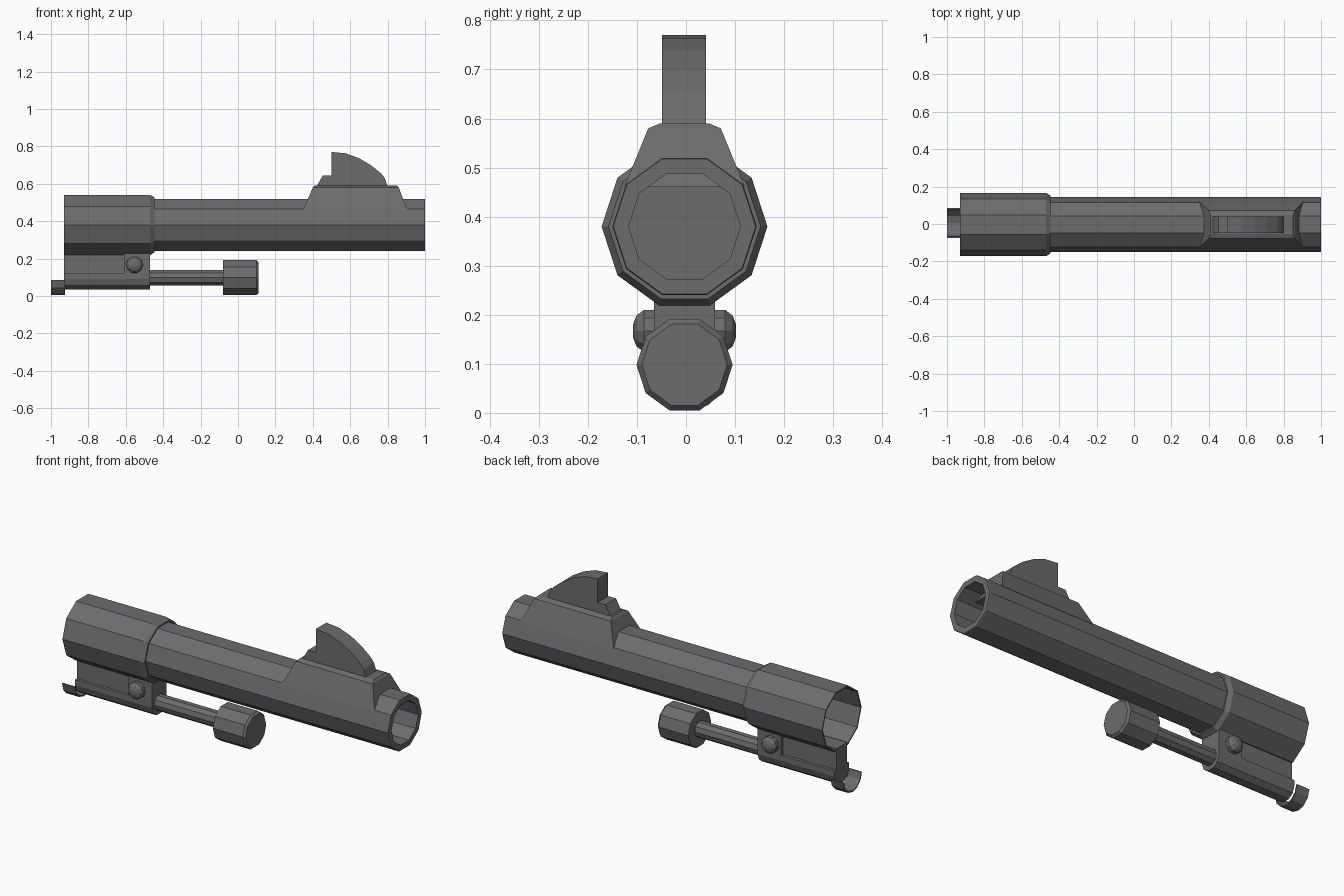
import bpy, bmesh, math

cube = bpy.data.objects.get("Cube")
if cube:
    bpy.data.objects.remove(cube)

metal = bpy.data.materials.new("dark gunmetal")
metal.use_nodes = True
COLOUR = (0.15, 0.15, 0.155, 1)
metal.diffuse_color = COLOUR
metal.node_tree.nodes["Principled BSDF"].inputs["Base Color"].default_value = COLOUR

CY = -0.003      # shared centre line in y
BARREL_Z = 0.38
ROD_Z = 0.098


def finish(name, bm, fix_normals=True):
    if fix_normals:
        bmesh.ops.recalc_face_normals(bm, faces=bm.faces)
    mesh = bpy.data.meshes.new(name)
    bm.to_mesh(mesh)
    bm.free()
    mesh.materials.append(metal)
    obj = bpy.data.objects.new(name, mesh)
    bpy.context.collection.objects.link(obj)
    return obj


def loft(bm, rings, cap_start=True, cap_end=True):
    """Skin closed rings of points in order."""
    loops = [[bm.verts.new(p) for p in ring] for ring in rings]
    for a, b in zip(loops, loops[1:]):
        n = len(a)
        for i in range(n):
            j = (i + 1) % n
            bm.faces.new((a[i], a[j], b[j], b[i]))
    if cap_start:
        bm.faces.new(loops[0][::-1])
    if cap_end:
        bm.faces.new(loops[-1])


def turned(name, profile, z, sides=10, cap_start=True, cap_end=True):
    """Faceted solid around an x axis from (x, radius) pairs."""
    bm = bmesh.new()
    angles = [2 * math.pi * i / sides for i in range(sides)]
    loft(bm, [[(x, CY + r * math.cos(a), z + r * math.sin(a)) for a in angles]
              for x, r in profile], cap_start, cap_end)
    return finish(name, bm)


def prism_x(name, outline, x0, x1):
    """Extrude a (y, z) outline along x."""
    bm = bmesh.new()
    loft(bm, [[(x, CY + y, z) for y, z in outline] for x in (x0, x1)])
    return finish(name, bm)


def mirrored(half):
    return half + [(-y, z) for y, z in reversed(half)]


# Barrel with a deep bore, and the hollow sleeve around its rear
turned("barrel", [(-0.47, 0.147), (0.995, 0.147), (1.0, 0.145),
                  (1.0, 0.114), (-0.44, 0.114)], BARREL_Z)
turned("barrel_sleeve", [(-0.93, 0.162), (-0.93, 0.169), (-0.47, 0.169),
                         (-0.447, 0.155), (-0.447, 0.14), (-0.48, 0.14),
                         (-0.48, 0.162), (-0.93, 0.162)],
       BARREL_Z, cap_start=False, cap_end=False)

# Lug under the sleeve: rounded housing, thin web and full-width front block
prism_x("lug_housing", mirrored([(0.022, 0.035), (0.05, 0.055), (0.062, 0.09),
                                 (0.062, 0.12)]), -0.93, -0.47)
prism_x("lug_web", mirrored([(0.046, 0.11), (0.046, 0.235)]), -0.93, -0.6)
prism_x("lug_front_block", mirrored([(0.062, 0.11), (0.062, 0.235)]), -0.61, -0.47)

# Ejector rod and its knob
turned("ejector_rod", [(-0.5, 0.043), (-0.06, 0.043)], ROD_Z)
turned("ejector_knob", [(-0.08, 0.098), (0.098, 0.098), (0.11, 0.087)], ROD_Z)

# Domed screw on each side of the lug
for side, label in ((1, "left"), (-1, "right")):
    bm = bmesh.new()
    rings = []
    for y, r in ((0.05, 0.045), (0.083, 0.045), (0.098, 0.033), (0.105, 0.014)):
        rings.append([(-0.553 + r * math.cos(k * math.pi / 5), CY + side * y,
                       0.167 + r * math.sin(k * math.pi / 5)) for k in range(10)])
    loft(bm, rings)
    finish(label + "_screw", bm)

# Open half-round catch at the rear of the lug
arc = [math.pi * (1 + k / 6) for k in range(7)]
catch = [(0.008 + r * math.cos(a), 0.085 + r * math.sin(a))
         for r, arcs in ((0.08, arc), (0.073, arc[::-1])) for a in arcs]
prism_x("rear_catch", catch, -1.0, -0.925)

# Sight base: tapered saddle rising from the barrel
bm = bmesh.new()
loft(bm, [[(x0, CY - w, z), (x1, CY - w, z), (x1, CY + w, z), (x0, CY + w, z)]
          for z, x0, x1, w in ((0.46, 0.348, 0.905, 0.123),
                               (0.58, 0.4, 0.86, 0.074),
                               (0.59, 0.41, 0.85, 0.05))])
finish("sight_base", bm)

# Sight blade: stepped rear edge and a curved front edge
side_view = [(0.42, 0.585), (0.453, 0.643), (0.5, 0.643), (0.5, 0.77),
             (0.575, 0.763), (0.645, 0.738), (0.71, 0.7), (0.765, 0.655),
             (0.785, 0.63), (0.8, 0.585)]
bm = bmesh.new()
loft(bm, [[(x, CY + y, z) for x, z in side_view] for y in (-0.046, 0.044)])
finish("sight_blade", bm)
